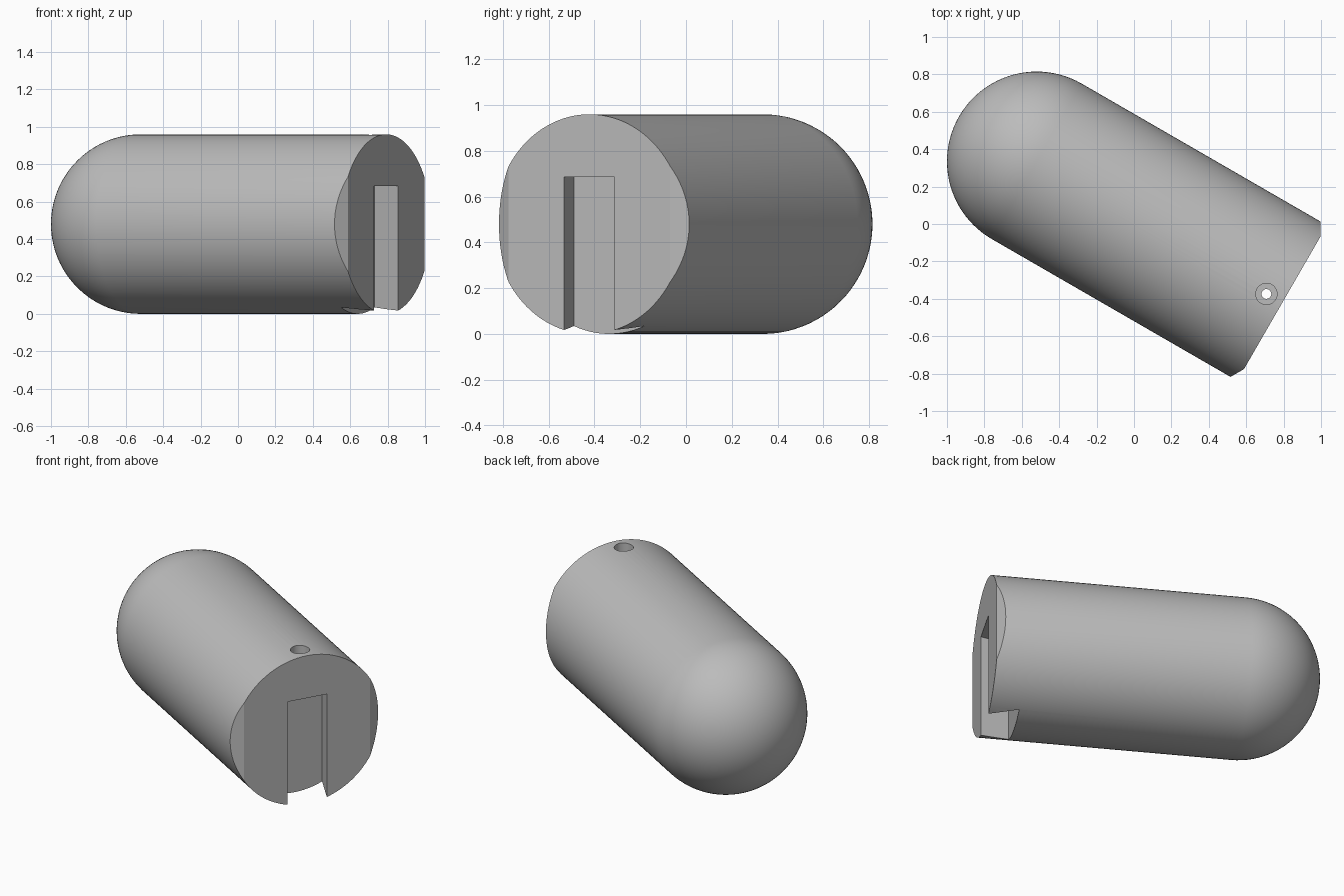
import bpy, bmesh
from math import sin, cos, pi, radians, sqrt
from mathutils import Vector, Matrix

cube = bpy.data.objects.get("Cube")
if cube:
    bpy.data.objects.remove(cube, do_unlink=True)

R = 0.48            # body radius
END = 1.515         # distance from dome centre to flat end
FLAT = 0.408        # half width of the flat end between side chamfers
SLOT_TOP = 0.685
# Local x runs along the body, from the dome centre to the flat end
PLACE = Matrix.Translation((-0.52, 0.335, 0)) @ Matrix.Rotation(radians(-30), 4, 'Z')

grey = bpy.data.materials.new("plain_grey")
grey.use_nodes = True
grey.diffuse_color = (0.5, 0.5, 0.5, 1)
grey.node_tree.nodes["Principled BSDF"].inputs["Base Color"].default_value = (0.5, 0.5, 0.5, 1)


def make_object(name, bm):
    bmesh.ops.recalc_face_normals(bm, faces=bm.faces)
    mesh = bpy.data.meshes.new(name)
    bm.to_mesh(mesh)
    bm.free()
    mesh.materials.append(grey)
    obj = bpy.data.objects.new(name, mesh)
    obj.matrix_world = PLACE
    bpy.context.collection.objects.link(obj)
    return obj


def revolve(profile, center, axis, steps):
    bm = bmesh.new()
    verts = [bm.verts.new(p) for p in profile]
    edges = [bm.edges.new(pair) for pair in zip(verts, verts[1:])]
    bmesh.ops.spin(bm, geom=verts + edges, cent=center, axis=axis,
                   angle=2 * pi, steps=steps, use_merge=False)
    bmesh.ops.remove_doubles(bm, verts=bm.verts, dist=1e-5)
    return bm


# Round-nosed body
N = 24
profile = [(-R * cos(i * pi / 2 / N), 0, R + R * sin(i * pi / 2 / N)) for i in range(N + 1)]
profile += [(END, 0, 2 * R), (END, 0, R)]
bm = revolve(profile, (0, 0, R), (1, 0, 0), 96)

# Angled chamfers on both sides of the flat end
for side in (-1, 1):
    cut = bmesh.ops.bisect_plane(
        bm, geom=bm.verts[:] + bm.edges[:] + bm.faces[:], dist=1e-6,
        plane_co=(END, side * FLAT, R),
        plane_no=(sqrt(3) / 2, side * 0.5, 0), clear_outer=True)
    rim = [e for e in bm.edges if e.is_boundary]
    bmesh.ops.edgeloop_fill(bm, edges=rim)
body = make_object("body", bm)

# Dovetail slot, open at the end and underneath, wider inside
bm = bmesh.new()
depth, mouth, back, over = 0.175, 0.128, 0.179, 0.1
flare = (back - mouth) / depth * over
outline = [(END + over, -mouth + flare), (END + over, mouth - flare),
           (END - depth, back), (END - depth, -back)]
face = bm.faces.new([bm.verts.new((x, y, -0.1)) for x, y in outline])
top = bmesh.ops.extrude_face_region(bm, geom=[face])
bmesh.ops.translate(bm, vec=Vector((0, 0, SLOT_TOP + 0.1)),
                    verts=[v for v in top["geom"] if isinstance(v, bmesh.types.BMVert)])
slot_cutter = make_object("slot_cutter", bm)

# Stepped screw hole from the top into the slot
hx = 1.418
steps = [(0, SLOT_TOP - 0.1), (0.026, SLOT_TOP - 0.1), (0.026, 0.8),
         (0.057, 0.8), (0.057, 1.1), (0, 1.1)]
bm = revolve([(hx + r, 0, z) for r, z in steps], (hx, 0, 0), (0, 0, 1), 40)
hole_cutter = make_object("hole_cutter", bm)

# Cut, then remove the cutters
bpy.ops.object.select_all(action='DESELECT')
body.select_set(True)
bpy.context.view_layer.objects.active = body
for cutter in (slot_cutter, hole_cutter):
    cutter.hide_render = True
    mod = body.modifiers.new("cut", 'BOOLEAN')
    mod.operation = 'DIFFERENCE'
    mod.solver = 'EXACT'
    mod.object = cutter
    bpy.ops.object.modifier_apply(modifier=mod.name)
    bpy.data.objects.remove(cutter, do_unlink=True)

bpy.ops.object.shade_smooth_by_angle(angle=radians(25))
